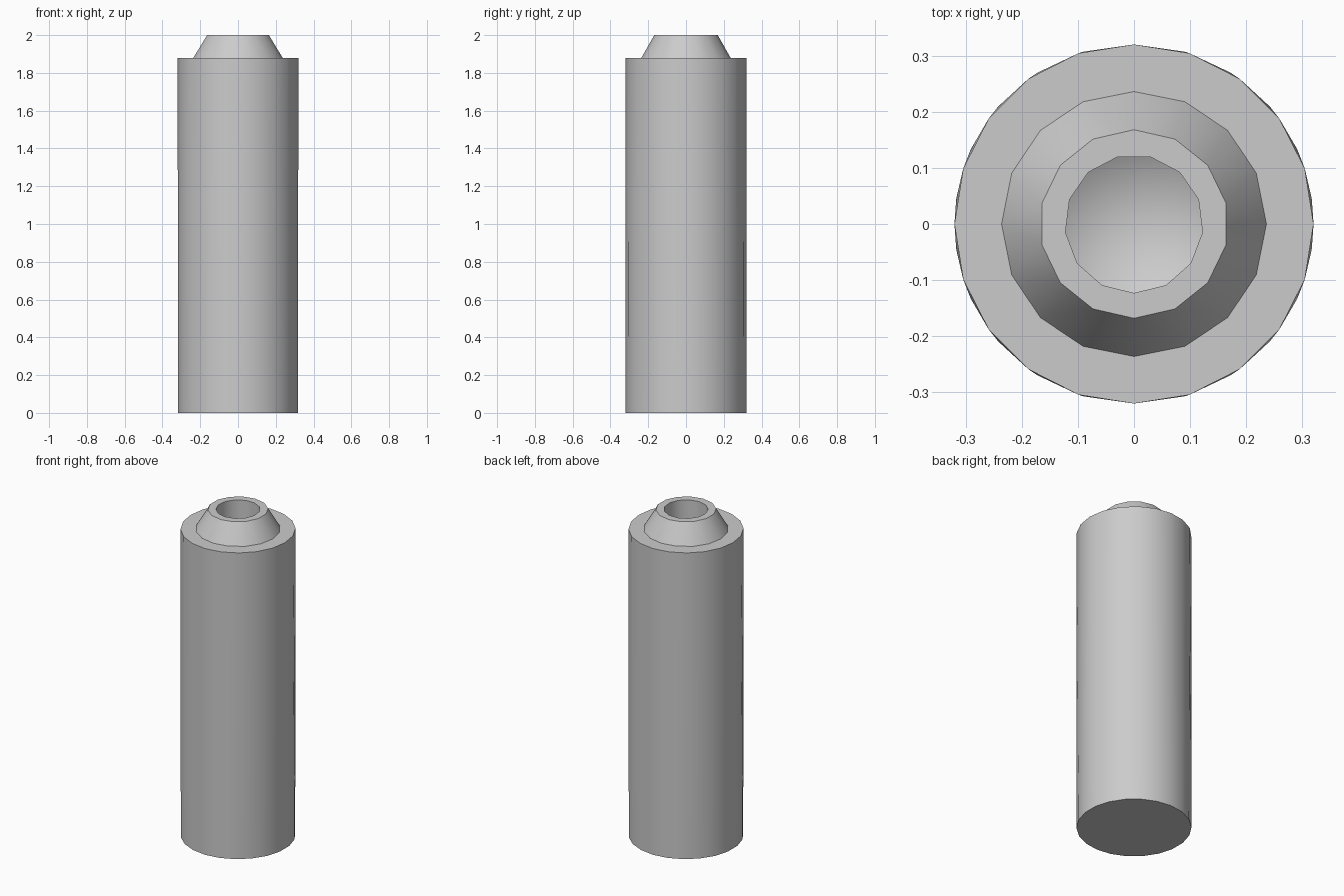
import bpy, bmesh
from math import pi, cos, sin

default_cube = bpy.data.objects.get("Cube")
if default_cube:
    bpy.data.objects.remove(default_cube, do_unlink=True)

# Single material
GREY = (0.6, 0.6, 0.6, 1.0)
metal = bpy.data.materials.new("light grey")
metal.use_nodes = True
metal.diffuse_color = GREY
metal.node_tree.nodes["Principled BSDF"].inputs["Base Color"].default_value = GREY


def ring(bm, sides, radius, z):
    """Circle of vertices, starting at the front."""
    angles = [2 * pi * i / sides - pi / 2 for i in range(sides)]
    return [bm.verts.new((radius * cos(a), radius * sin(a), z)) for a in angles]


def join_rings(bm, low, high):
    """Skin two rings that may have different side counts."""
    n, m = len(low), len(high)
    i = j = 0
    while i < n or j < m:
        a, b = low[i % n], high[j % m]
        step_low, step_high = (i + 1) * m, (j + 1) * n
        if step_low == step_high:
            bm.faces.new((a, low[(i + 1) % n], high[(j + 1) % m], b))
            i, j = i + 1, j + 1
        elif step_low < step_high:
            bm.faces.new((a, low[(i + 1) % n], b))
            i += 1
        else:
            bm.faces.new((a, high[(j + 1) % m], b))
            j += 1


def skin(name, profile, tip=None, base=False):
    """Skin a stack of (sides, radius, height) rings, with optional ends."""
    bm = bmesh.new()
    rings = [ring(bm, *p) for p in profile]
    for low, high in zip(rings, rings[1:]):
        join_rings(bm, low, high)
    if base:
        bm.faces.new(rings[0][::-1])
    if tip is not None:
        last, apex = rings[-1], bm.verts.new((0, 0, tip))
        for a, b in zip(last, last[1:] + last[:1]):
            bm.faces.new((a, b, apex))
    mesh = bpy.data.meshes.new(name)
    bm.to_mesh(mesh)
    bm.free()
    mesh.materials.append(metal)
    obj = bpy.data.objects.new(name, mesh)
    bpy.context.collection.objects.link(obj)
    bpy.ops.object.select_all(action="DESELECT")
    obj.select_set(True)
    bpy.context.view_layer.objects.active = obj
    bpy.ops.object.shade_smooth_by_angle(angle=pi / 6)
    return obj


SHOULDER, TOP, HOLE_FLOOR = 1.88, 2.0, 1.6

# Long cylinder with its flat shoulder
skin("cylinder_body",
     [(22, 0.32, 0), (20, 0.32, SHOULDER), (16, 0.236, SHOULDER)], base=True)

# Tapered collar, its rim, and the drilled hole with a conical floor
skin("tapered_collar",
     [(16, 0.236, SHOULDER), (14, 0.168, TOP), (13, 0.123, TOP), (13, 0.123, HOLE_FLOOR)],
     tip=HOLE_FLOOR - 0.07)
